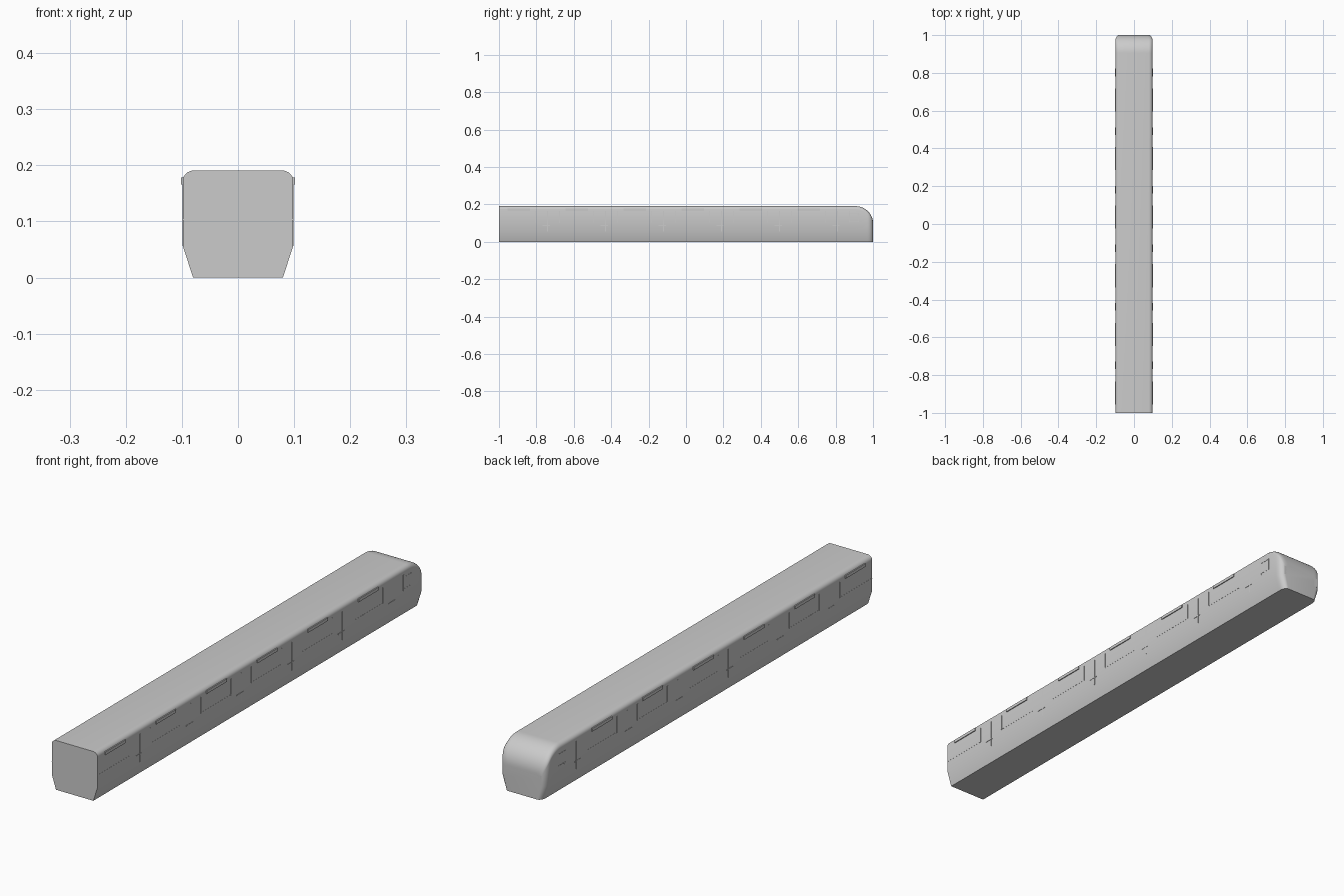
import bpy, bmesh
from math import sin, cos, pi, sqrt, radians
from mathutils import Matrix

if "Cube" in bpy.data.objects:
    bpy.data.objects.remove(bpy.data.objects["Cube"])


def finish(bm, name):
    bmesh.ops.recalc_face_normals(bm, faces=bm.faces)
    mesh = bpy.data.meshes.new(name)
    bm.to_mesh(mesh)
    bm.free()
    obj = bpy.data.objects.new(name, mesh)
    bpy.context.collection.objects.link(obj)
    return obj


def boxes(name, items):
    """One object from (x0, x1, y0, y1, z0, z1) boxes."""
    bm = bmesh.new()
    for x0, x1, y0, y1, z0, z1 in items:
        m = Matrix.Translation(((x0 + x1) / 2, (y0 + y1) / 2, (z0 + z1) / 2))
        bmesh.ops.create_cube(bm, size=1, matrix=m @ Matrix.Diagonal(
            (abs(x1 - x0), y1 - y0, z1 - z0, 1)))
    return finish(bm, name)


def both_sides(name, items):
    """Side trim given for +x, repeated on -x."""
    return boxes(name, [(s * a, s * b, *rest) for s in (1, -1) for a, b, *rest in items])


def section(top, inset):
    """Carriage cross-section: tapered skirt, upright sides, rounded roof edge."""
    half = [(0.08, 0), (0.098, 0.055)]
    for i in range(6):
        a = i / 5 * pi / 2
        half.append((0.078 + 0.02 * cos(a), top - 0.017 + 0.017 * sin(a)))
    pts = half + [(-x, z) for x, z in reversed(half)]
    k = (0.098 - inset) / 0.098
    return [(x * k, z) for x, z in pts]


# Body shell with domed cab end
TOP, NOSE_Z, CURVE_Y, CORNER = 0.191, 0.10, 0.905, 0.028
stations = [(-1.0, TOP, 0)]
for i in range(17):
    t = i / 16 * pi / 2
    y = CURVE_Y + (1 - CURVE_Y) * sin(t)
    d = max(0, y - (1 - CORNER))
    inset = CORNER - sqrt(max(0, CORNER ** 2 - d * d))
    stations.append((y, NOSE_Z + (TOP - NOSE_Z) * cos(t), inset * 0.8))
bm = bmesh.new()
rings = [[bm.verts.new((x, y, z)) for x, z in section(top, ins)] for y, top, ins in stations]
for a, b in zip(rings, rings[1:]):
    for j in range(len(a)):
        k = (j + 1) % len(a)
        bm.faces.new((a[j], a[k], b[k], b[j]))
bm.faces.new(rings[0])
bm.faces.new(rings[-1])
body = finish(bm, "carriage_body")
bpy.context.view_layer.objects.active = body
body.select_set(True)
bpy.ops.object.shade_smooth_by_angle(angle=radians(30))
body.select_set(False)

# Window vents along both sides
IN, OUT = 0.097, 0.0988
both_sides("window_vents", [(0.096, 0.1015, y, y + 0.122, 0.166, 0.178)
                            for y in (-0.955 + 0.31 * k for k in range(6))])

# Door seams, posts and handles
doors = [-0.74 + 0.31 * k for k in range(6)]
seams, posts, handles = [], [], []
for c in doors:
    seams.append((IN, OUT, c - 0.002, c + 0.002, 0.056, 0.165))
    for s in (-1, 1):
        y = c + s * 0.063
        posts.append((IN, OUT, y - 0.002, y + 0.002, 0.102, 0.165))
    handles.append((IN, OUT + 0.0005, c - 0.028, c + 0.012, 0.086, 0.089))
both_sides("door_seams", seams)
both_sides("window_posts", posts)
both_sides("door_handles", handles)

# Belt line between the doors
edges = [-1.063] + doors
ends = doors + [0.95]
both_sides("belt_line", [(IN, 0.0985, max(a + 0.063, -1), b - 0.063, 0.1025, 0.1045)
                         for a, b in zip(edges, ends)])


def frame(a0, a1, z0, z1, w):
    """Four bars of a rectangular frame as (a0, a1, z0, z1)."""
    return [(a0, a1, z0, z0 + w), (a0, a1, z1 - w, z1),
            (a0, a0 + w, z0 + w, z1 - w), (a1 - w, a1, z0 + w, z1 - w)]


# Cab side windows
both_sides("cab_window_frame", [(IN, OUT, *f) for f in frame(0.875, 0.925, 0.107, 0.155, 0.003)])

# Window in the flat end
boxes("end_window_frame", [(a, b, -1.0, -0.998, c, d)
                           for a, b, c, d in frame(-0.051, 0.051, 0.104, 0.162, 0.002)])

# Windscreen sill and lamps on the cab end
boxes("windscreen_sill", [(-0.072, 0.072, 0.99, 1.0, 0.092, 0.096)])
boxes("cab_lamps", [(s * 0.069, s * 0.081, 0.985, 1.0, 0.060, 0.096) for s in (1, -1)])

# Seam under the cab
boxes("underside_seam", [(-0.079, 0.079, 0.876, 0.882, 0.0, 0.002)])
